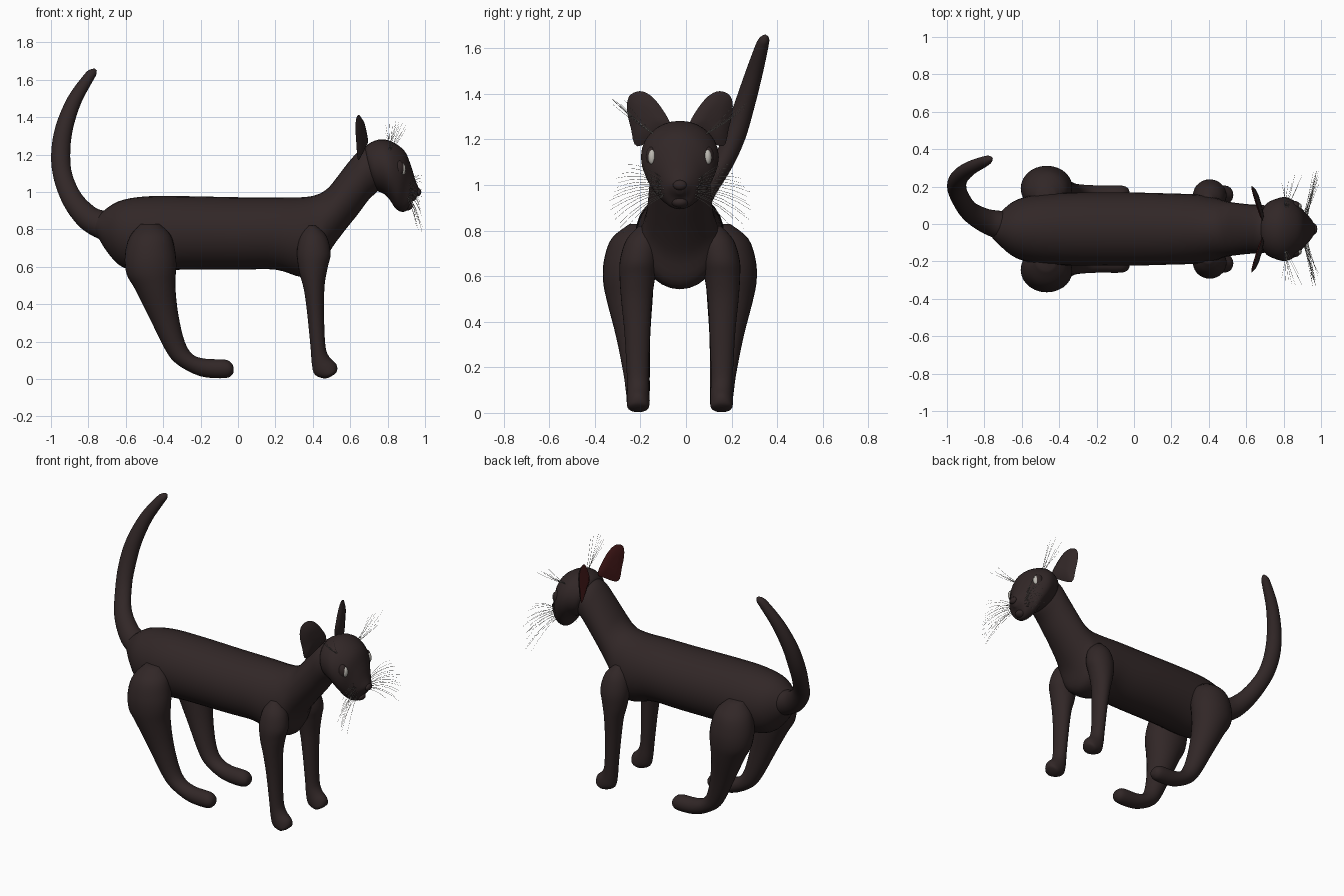
import bpy, bmesh, math, random
from mathutils import Vector

if "Cube" in bpy.data.objects:
    bpy.data.objects.remove(bpy.data.objects["Cube"])

random.seed(4)
MID = -0.027  # y of the animal's symmetry plane


def material(name, rgb):
    m = bpy.data.materials.new(name)
    m.diffuse_color = (*rgb, 1)
    m.use_nodes = True
    m.node_tree.nodes["Principled BSDF"].inputs["Base Color"].default_value = m.diffuse_color
    return m


FUR = material("dark_brown_fur", (0.031, 0.020, 0.020))
RED = material("inner_ear_red", (0.085, 0.014, 0.014))
GREY = material("pale_grey", (0.50, 0.48, 0.44))


def smooth_path(pts, n=4, closed=False):
    """Catmull-Rom interpolation of equally long tuples."""
    p = [Vector(q) for q in pts]
    p = [p[-1]] + p + p[:2] if closed else [p[0]] + p + [p[-1]]
    out = []
    for a, b, c, d in zip(p, p[1:], p[2:], p[3:]):
        for i in range(n):
            t = i / n
            out.append(0.5 * (2 * b + (c - a) * t + (2 * a - 5 * b + 4 * c - d) * t * t
                              + (3 * b - a - 3 * c + d) * t ** 3))
    return out if closed else out + [p[-1]]


def finish(name, bm, mats, angle=60, recalc=True):
    if recalc:
        bmesh.ops.recalc_face_normals(bm, faces=bm.faces)
    me = bpy.data.meshes.new(name)
    bm.to_mesh(me)
    bm.free()
    for m in mats:
        me.materials.append(m)
    ob = bpy.data.objects.new(name, me)
    bpy.context.collection.objects.link(ob)
    bpy.ops.object.select_all(action='DESELECT')
    ob.select_set(True)
    bpy.context.view_layer.objects.active = ob
    bpy.ops.object.shade_smooth_by_angle(angle=math.radians(angle))
    return ob


def loft(name, stations, side=1, seg=28):
    """Skin ellipses; station = edge x,z, opposite edge x,z, centre y, half width."""
    bm = bmesh.new()
    rings = []
    for xt, zt, xb, zb, y, w in smooth_path(stations):
        ring = []
        for i in range(seg):
            a = 2 * math.pi * i / seg
            c, s = math.cos(a), math.sin(a)
            ring.append(bm.verts.new(((xt + xb) / 2 + c * (xt - xb) / 2,
                                      MID + side * y + s * w,
                                      (zt + zb) / 2 + c * (zt - zb) / 2)))
        rings.append(ring)
    for r, q in zip(rings, rings[1:]):
        for i in range(seg):
            j = (i + 1) % seg
            bm.faces.new((r[i], r[j], q[j], q[i]))
    bm.faces.new(rings[0])
    bm.faces.new(rings[-1])
    return finish(name, bm, [FUR])


def ball(name, loc, size, mat):
    bm = bmesh.new()
    bmesh.ops.create_uvsphere(bm, u_segments=20, v_segments=12, radius=1)
    bmesh.ops.scale(bm, vec=size, verts=bm.verts)
    bmesh.ops.translate(bm, vec=loc, verts=bm.verts)
    return finish(name, bm, [mat])


# torso and neck
loft("torso_and_neck", [
    (-.78, .84, -.76, .78, 0, .03), (-.73, .89, -.70, .68, 0, .09), (-.64, .95, -.62, .60, 0, .155),
    (-.50, .976, -.50, .575, 0, .187), (-.30, .978, -.30, .585, 0, .195), (0, .972, 0, .585, 0, .195),
    (.20, .972, .20, .585, 0, .19), (.34, .972, .34, .545, 0, .185), (.42, .985, .44, .56, 0, .17),
    (.48, 1.02, .49, .68, 0, .15), (.53, 1.08, .56, .78, 0, .14), (.60, 1.17, .64, .88, 0, .132),
    (.66, 1.23, .70, .96, 0, .13), (.72, 1.24, .76, 1.02, 0, .11), (.74, 1.20, .77, 1.08, 0, .05)])

# head
loft("head", [
    (.69, 1.17, .72, 1.10, 0, .05), (.68, 1.24, .73, 1.02, 0, .13), (.75, 1.28, .78, .99, 0, .163),
    (.82, 1.27, .81, .96, 0, .17), (.89, 1.22, .84, .915, 0, .145), (.925, 1.14, .87, .895, 0, .105),
    (.95, 1.06, .90, .90, 0, .075), (.967, 1.02, .925, .94, 0, .045), (.97, 1.0, .95, .96, 0, .015)])
ball("nose", (.962, MID, 1.0), (.018, .03, .022), FUR)
ball("chin", (.90, MID, .925), (.035, .038, .025), FUR)

# tail: sweep of circles along a curled path (x, y, z, radius)
path = [(-.66, .01, .81, .085), (-.74, .025, .83, .075), (-.81, .05, .87, .066), (-.885, .10, .96, .056),
        (-.935, .18, 1.08, .051), (-.948, .235, 1.20, .051), (-.93, .28, 1.34, .047),
        (-.875, .325, 1.49, .039), (-.80, .36, 1.61, .029), (-.775, .37, 1.64, .022), (-.76, .375, 1.655, .007)]
tail = []
for i, (x, y, z, r) in enumerate(path):
    a, b = path[max(i - 1, 0)], path[min(i + 1, len(path) - 1)]
    d = Vector((b[0] - a[0], b[2] - a[2])).normalized()
    tail.append((x - d.y * r, z + d.x * r, x + d.y * r, z - d.x * r, y, r))
loft("tail", tail)

HIND = [(-.42, .83, -.52, .83, .17, .05), (-.36, .77, -.58, .76, .20, .10), (-.335, .68, -.605, .66, .215, .118),
        (-.33, .60, -.595, .56, .225, .112), (-.335, .50, -.55, .48, .22, .10), (-.32, .35, -.47, .32, .205, .075),
        (-.285, .20, -.385, .15, .19, .058), (-.24, .13, -.32, .075, .185, .053), (-.17, .108, -.20, .015, .183, .05),
        (-.07, .104, -.07, .005, .183, .05), (-.035, .085, -.03, .025, .183, .035), (-.025, .065, -.023, .05, .183, .012)]
FRONT = [(.42, .82, .37, .82, .15, .03), (.475, .76, .33, .76, .165, .07), (.495, .67, .315, .67, .18, .083),
         (.48, .60, .328, .57, .187, .077), (.463, .50, .352, .48, .19, .067), (.46, .35, .37, .35, .187, .056),
         (.467, .18, .388, .17, .185, .048), (.487, .12, .395, .08, .183, .048), (.525, .08, .41, .025, .183, .05),
         (.53, .045, .46, .003, .183, .045), (.515, .025, .495, .012, .183, .015)]
EAR = [(.188, 1.17), (.215, 1.25), (.232, 1.33), (.222, 1.39), (.175, 1.412), (.125, 1.39),
       (.075, 1.33), (.042, 1.26), (.09, 1.22)]


def ear(name, side):
    """Thin cupped leaf: fur on the bulging side, red on the other."""
    bm = bmesh.new()
    rim = smooth_path(EAR, 4, True)
    mid = sum(rim, Vector((0, 0))) / len(rim)

    def ring(scale, dx):
        pts = [mid + (p - mid) * scale for p in rim]
        return [bm.verts.new((.688 - (p.x - .04) * .31 + dx, MID + side * p.x, p.y)) for p in pts]
    edge = ring(1, 0)
    n = len(edge)
    for mat, depths in ((0, (.016, .022)), (1, (-.006, -.008))):
        rows = [edge, ring(.75, depths[0]), ring(.35, depths[1])]
        for r, q in zip(rows, rows[1:]):
            for i in range(n):
                bm.faces.new((r[i], r[(i + 1) % n], q[(i + 1) % n], q[i])).material_index = mat
        bm.faces.new(rows[-1]).material_index = mat
    return finish(name, bm, [FUR, RED], 40)


def whiskers(name, hairs):
    cu = bpy.data.curves.new(name, 'CURVE')
    cu.dimensions = '3D'
    cu.bevel_depth = .0012
    cu.bevel_resolution = 0
    for a, b, sag in hairs:
        sp = cu.splines.new('POLY')
        sp.points.add(4)
        for i, pt in enumerate(sp.points):
            t = i / 4
            p = a.lerp(b, t) + Vector((0, 0, sag * 4 * t * (1 - t)))
            pt.co = (*p, 1)
            pt.radius = 1 - .6 * t
    cu.materials.append(GREY)
    ob = bpy.data.objects.new(name, cu)
    bpy.context.collection.objects.link(ob)
    bpy.ops.object.select_all(action='DESELECT')
    ob.select_set(True)
    bpy.context.view_layer.objects.active = ob
    bpy.ops.object.convert(target='MESH')


# paired parts
for side, tag in ((1, "left"), (-1, "right")):
    loft("hind_leg_" + tag, HIND, side)
    loft("front_leg_" + tag, FRONT, side)
    ear("ear_" + tag, side)
    ball("eyelid_" + tag, (.858, MID + side * .124, 1.125), (.032, .026, .044), FUR)
    ball("eye_" + tag, (.879, MID + side * .122, 1.122), (.018, .017, .033), GREY)
    u = random.uniform
    cheek = []
    for i in range(16):
        t = i / 15
        root = Vector((u(.905, .93), MID + side * u(.06, .085), .95 + .07 * t))
        tip = Vector((u(.95, .99), MID + side * (.20 + .12 * math.sin(math.pi * (.2 + .7 * t)) + u(-.03, 0)),
                      .79 + .30 * t))
        cheek.append((root, tip, .02))
    whiskers("cheek_whiskers_" + tag, cheek)
    brow = [(Vector((.80 + u(0, .02), MID + side * .11, 1.22)),
             Vector((.79 + .018 * i, MID + side * u(.24, .30), u(1.31, 1.38))), -.006) for i in range(7)]
    whiskers("brow_whiskers_" + tag, brow)
